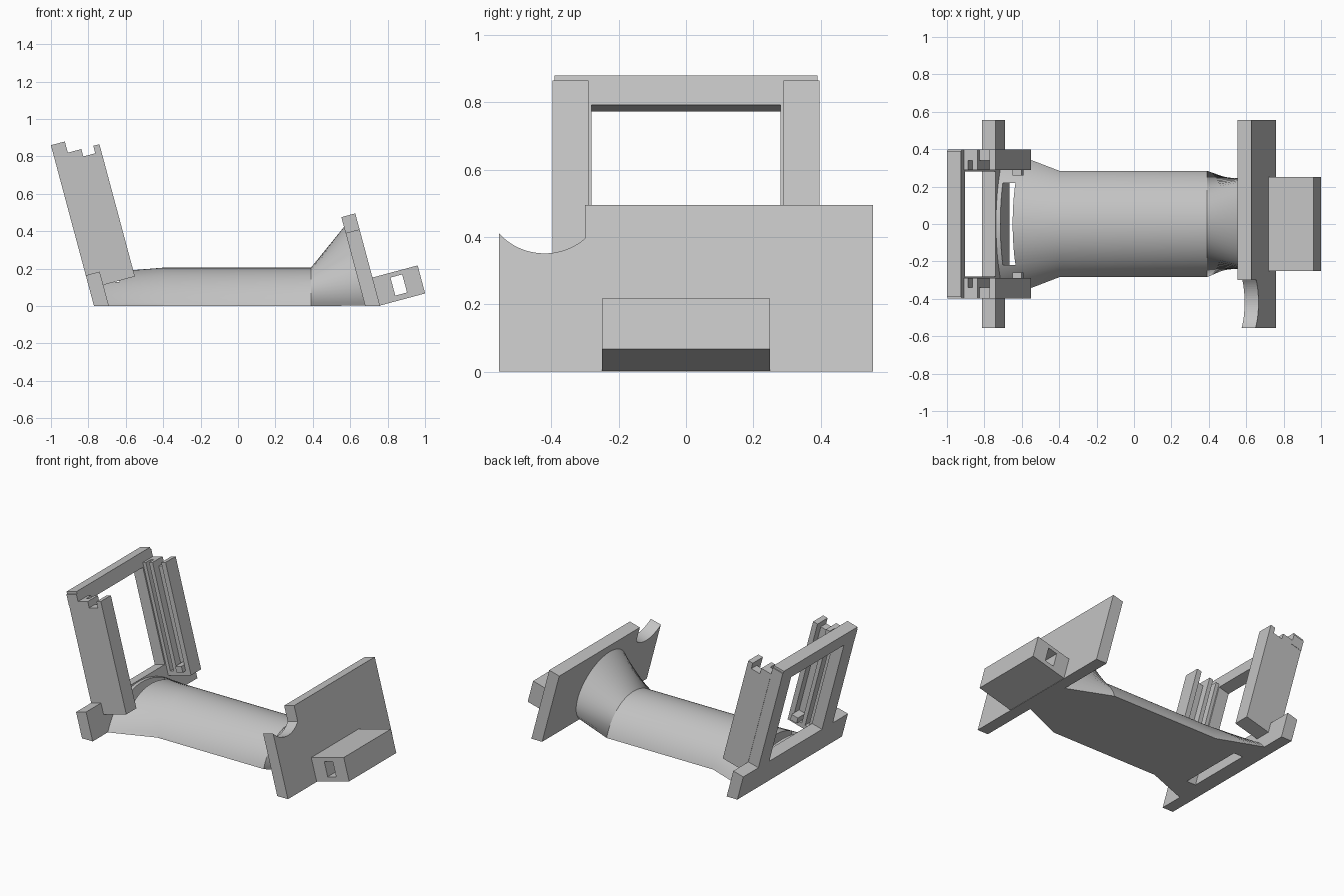
import bpy, bmesh, math
from mathutils import Vector

cube = bpy.data.objects.get("Cube")
if cube:
    bpy.data.objects.remove(cube, do_unlink=True)

grey = bpy.data.materials.new("plain_grey")
grey.use_nodes = True
grey.diffuse_color = (0.55, 0.55, 0.55, 1)
grey.node_tree.nodes["Principled BSDF"].inputs["Base Color"].default_value = (0.55, 0.55, 0.55, 1)

# Both end plates lean back by the same angle; each has its own base edge
LEAN = math.radians(15)
FRAME_X, PLATE_X = -0.77, 0.68
TH = 0.077                          # plate thickness
DROP = -TH * math.tan(LEAN)         # keeps plate bottoms level with the floor


def lean(base, w, y, v):
    """w runs through the plate, v runs up it."""
    return Vector((base + w * math.cos(LEAN) - v * math.sin(LEAN), y,
                   w * math.sin(LEAN) + v * math.cos(LEAN)))


def loft(name, rings):
    """Closed skin through rings of equal point count."""
    bm = bmesh.new()
    rows = [[bm.verts.new(p) for p in ring] for ring in rings]
    for a, b in zip(rows, rows[1:]):
        for i in range(len(a)):
            j = (i + 1) % len(a)
            bm.faces.new((a[i], a[j], b[j], b[i]))
    bm.faces.new(rows[0])
    bm.faces.new(rows[-1][::-1])
    bmesh.ops.recalc_face_normals(bm, faces=bm.faces)
    mesh = bpy.data.meshes.new(name)
    bm.to_mesh(mesh)
    bm.free()
    mesh.materials.append(grey)
    ob = bpy.data.objects.new(name, mesh)
    bpy.context.collection.objects.link(ob)
    return ob


def prism(name, base, profile, y0, y1):
    """Side profile in (w, v), extruded across y."""
    return loft(name, [[lean(base, w, y, v) for w, v in profile] for y in (y0, y1)])


def box(name, base, w0, w1, y0, y1, v0, v1):
    return prism(name, base, [(w0, v0), (w1, v0), (w1, v1), (w0, v1)], y0, y1)


def cut(ob, cutter):
    cutter.hide_render = True
    mod = ob.modifiers.new("cut", "BOOLEAN")
    mod.operation = "DIFFERENCE"
    mod.solver = "EXACT"
    mod.object = cutter
    bpy.context.view_layer.objects.active = ob
    bpy.ops.object.modifier_apply(modifier=mod.name)
    bpy.data.objects.remove(cutter, do_unlink=True)


def arc(radius, centre, n=40):
    """Part of a circle that lies above the floor line, as (y, height)."""
    a0 = math.asin(-centre / radius)
    angles = [a0 + (math.pi - 2 * a0) * i / n for i in range(n + 1)]
    return [(radius * math.cos(a), centre + radius * math.sin(a)) for a in angles]


def floor_clamp(points):
    for p in points:
        p.z = max(p.z, 0)
    return points


# Arched body: flared neck, straight barrel, swelling up to the round end
neck = floor_clamp([lean(FRAME_X, TH - 0.005, y, h + DROP) for y, h in arc(0.52, -0.335)])
barrel = [[Vector((x, y, h)) for y, h in arc(0.3, -0.095)] for x in (-0.4, 0.39)]
swell = floor_clamp([lean(PLATE_X, 0.01, y, h) for y, h in arc(0.25, 0.195)])
body = loft("body", [neck, *barrel, swell])
cut(body, box("slot_cutter", FRAME_X, 0.10, 0.165, -0.22, 0.22, -0.2, 0.4))
bpy.ops.object.select_all(action="DESELECT")
body.select_set(True)
bpy.context.view_layer.objects.active = body
bpy.ops.object.shade_smooth_by_angle(angle=math.radians(20))

# Open frame on a wide foot
prism("frame_foot", FRAME_X, [(0, 0), (TH, DROP), (TH, 0.17), (0, 0.17)], -0.555, 0.555)
box("frame_top_bar", FRAME_X, 0, TH, -0.39, 0.39, 0.80, 0.89)

# Grooved rails on both sides
LOW, HIGH, NOTCH = 0.096, 0.828, 0.787
rail = [(TH, LOW), (0.252, LOW), (0.252, HIGH), (0.218, HIGH), (0.218, NOTCH),
        (0.152, NOTCH), (0.152, HIGH), (TH, HIGH)]
for side, s in (("right", -1), ("left", 1)):
    box(side + "_frame_post", FRAME_X, 0, TH, s * 0.28, s * 0.395, 0.17, 0.80)
    box(side + "_frame_post_cap", FRAME_X, 0, TH, s * 0.28, s * 0.397, 0.80, 0.875)
    prism(side + "_rail_wall", FRAME_X, rail, s * 0.34, s * 0.397)
    box(side + "_rail_base", FRAME_X, TH, 0.252, s * 0.29, s * 0.34, LOW, 0.125)
    for k, (w0, w1) in enumerate([(TH, 0.1), (0.125, 0.152), (0.218, 0.252)]):
        box(f"{side}_rail_ridge_{k + 1}", FRAME_X, w0, w1, s * 0.29, s * 0.34, 0.125, HIGH)
    box(side + "_rail_stop", FRAME_X, 0.17, 0.218, s * 0.26, s * 0.34, 0.125, 0.165)

# Solid end plate with a round scoop out of its right top corner
plate = prism("end_plate", PLATE_X, [(0, 0), (TH, DROP), (TH, 0.492), (0, 0.492)], -0.555, 0.555)
scoop = []
for i in range(25):
    y = -0.30 - 0.29 * i / 24
    scoop.append((y, 0.523 - math.sqrt(0.18 ** 2 - (y + 0.42) ** 2)))
scoop += [(-0.59, 0.7), (-0.30, 0.7)]
cut(plate, loft("scoop_cutter", [[lean(PLATE_X, w, y, v) for y, v in scoop] for w in (-0.1, 0.2)]))

# Lug on the outside of the end plate, with a square hole through it
lug = box("lug", PLATE_X, TH - 0.002, 0.327, -0.25, 0.25, -0.018, 0.137)
cut(lug, box("hole_cutter", PLATE_X, 0.17, 0.235, -0.4, 0.4, 0.012, 0.112))
